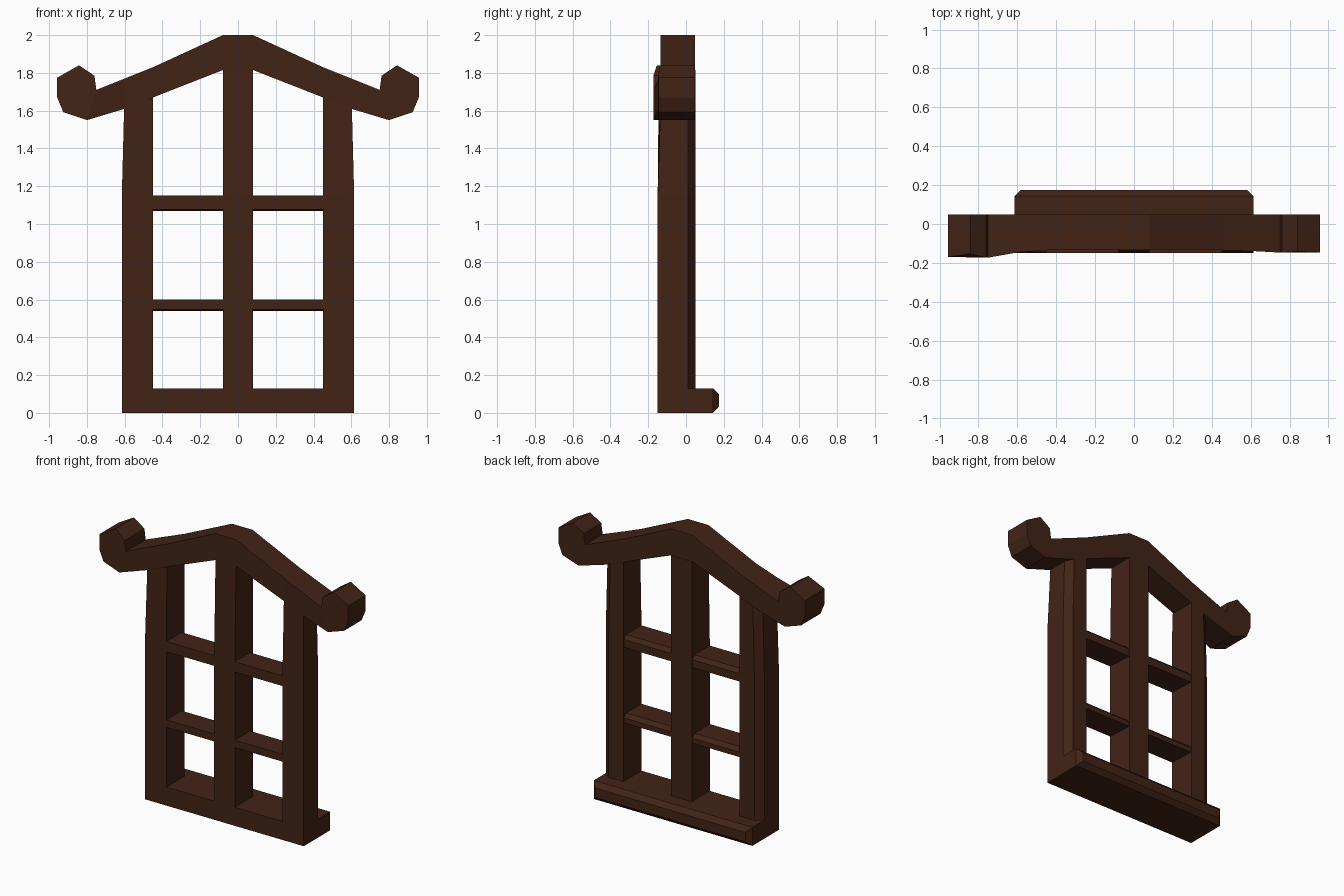
import bpy, bmesh

if "Cube" in bpy.data.objects:
    bpy.data.objects.remove(bpy.data.objects["Cube"])

wood = bpy.data.materials.new("dark_wood")
wood.diffuse_color = (0.055, 0.017, 0.008, 1)
wood.use_nodes = True
wood.node_tree.nodes["Principled BSDF"].inputs["Base Color"].default_value = wood.diffuse_color


def finish(name, bm):
    bmesh.ops.recalc_face_normals(bm, faces=bm.faces)
    me = bpy.data.meshes.new(name)
    bm.to_mesh(me)
    bm.free()
    me.materials.append(wood)
    ob = bpy.data.objects.new(name, me)
    bpy.context.collection.objects.link(ob)
    return ob


def loft(name, rings):
    """Skin a list of equal-sized point rings and cap both ends."""
    bm = bmesh.new()
    loops = [[bm.verts.new(p) for p in r] for r in rings]
    n = len(loops[0])
    for a, b in zip(loops, loops[1:]):
        for i in range(n):
            j = (i + 1) % n
            bm.faces.new((a[i], a[j], b[j], b[i]))
    bm.faces.new(loops[0])
    bm.faces.new(loops[-1])
    return finish(name, bm)


# Sill: box with chamfered rear edges
bm = bmesh.new()
bmesh.ops.create_cube(bm, size=1)
for v in bm.verts:
    v.co = (v.co.x * 1.23, v.co.y * 0.325 + 0.0125, v.co.z * 0.13 + 0.065)
rear = [e for e in bm.edges if all(v.co.y > 0 for v in e.verts)]
bmesh.ops.bevel(bm, geom=rear, offset=0.032, segments=1, affect='EDGES')
finish("sill", bm)

# Side posts: outer rear corner chamfered, tapering slightly above the upper bar
for side, s, top_front in (("left", -1, -0.145), ("right", 1, -0.135)):
    def ring(outer, front, z_out, z_in):
        pts = [(0.45, front, z_in), (outer, front, z_out), (outer, 0.01, z_out),
               (outer - 0.05, 0.05, z_out + (z_in - z_out) / 3), (0.45, 0.05, z_in)]
        return [(s * x, y, z) for x, y, z in pts]
    loft(side + "_post", [ring(0.615, -0.15, 0.13, 0.13),
                          ring(0.615, -0.15, 1.15, 1.15),
                          ring(0.603, top_front, 1.61, 1.67)])

# Centre post
loft("centre_post", [[(-0.08, f, z), (0.08, f, z), (0.08, 0.05, z), (-0.08, 0.05, z)]
                     for f, z in ((-0.15, 0.13), (-0.15, 1.15), (-0.135, 1.815))])

# Cross bars between the posts
for level, lo, hi in (("lower", 0.54, 0.60), ("upper", 1.07, 1.15)):
    for side, s in (("left", -1), ("right", 1)):
        section = [(-0.148, lo + 0.008), (-0.148, hi), (0.02, hi),
                   (0.045, hi - 0.025), (0.045, lo)]
        loft(f"{level}_{side}_bar",
             [[(s * x, y, z) for y, z in section] for x in (0.08, 0.45)])

# Roof beam: (x, z, depth step) outline of one half, curl at the end
top = [(0.08, 2.0, 0), (0.45, 1.83, 0), (0.60, 1.77, 0.3), (0.75, 1.71, 1)]
curl = [(0.76, 1.785, 1), (0.842, 1.84, 0.5), (0.957, 1.775, 0.9),
        (0.957, 1.67, 0.9), (0.925, 1.592, 0.9)]
under = [(0.80, 1.55, 1), (0.60, 1.61, 0.3), (0.45, 1.67, 0), (0.08, 1.815, 0)]
bm = bmesh.new()


def column(x, z, k, s):
    front = -0.135 - k * (0.038 if s < 0 else 0.012)
    return bm.verts.new((s * x, front, z)), bm.verts.new((s * x, 0.048, z))


inner = {}
for s in (-1, 1):
    t = [column(*p, s) for p in top]
    c = [column(*p, s) for p in curl]
    u = [column(*p, s) for p in under][::-1]
    inner[s] = (t[0], u[0])
    for layer in (0, 1):
        for i in range(3):
            bm.faces.new([q[layer] for q in (t[i], t[i + 1], u[i + 1], u[i])])
        bm.faces.new([q[layer] for q in [t[3]] + c + [u[3]]])
    outline = t + c + u[::-1]
    for a, b in zip(outline, outline[1:]):
        bm.faces.new((a[0], b[0], b[1], a[1]))
# Flat ridge joining both halves
(lt, lu), (rt, ru) = inner[-1], inner[1]
for layer in (0, 1):
    bm.faces.new([q[layer] for q in (lt, rt, ru, lu)])
bm.faces.new((lt[0], rt[0], rt[1], lt[1]))
bm.faces.new((lu[0], ru[0], ru[1], lu[1]))
finish("roof_beam", bm)
